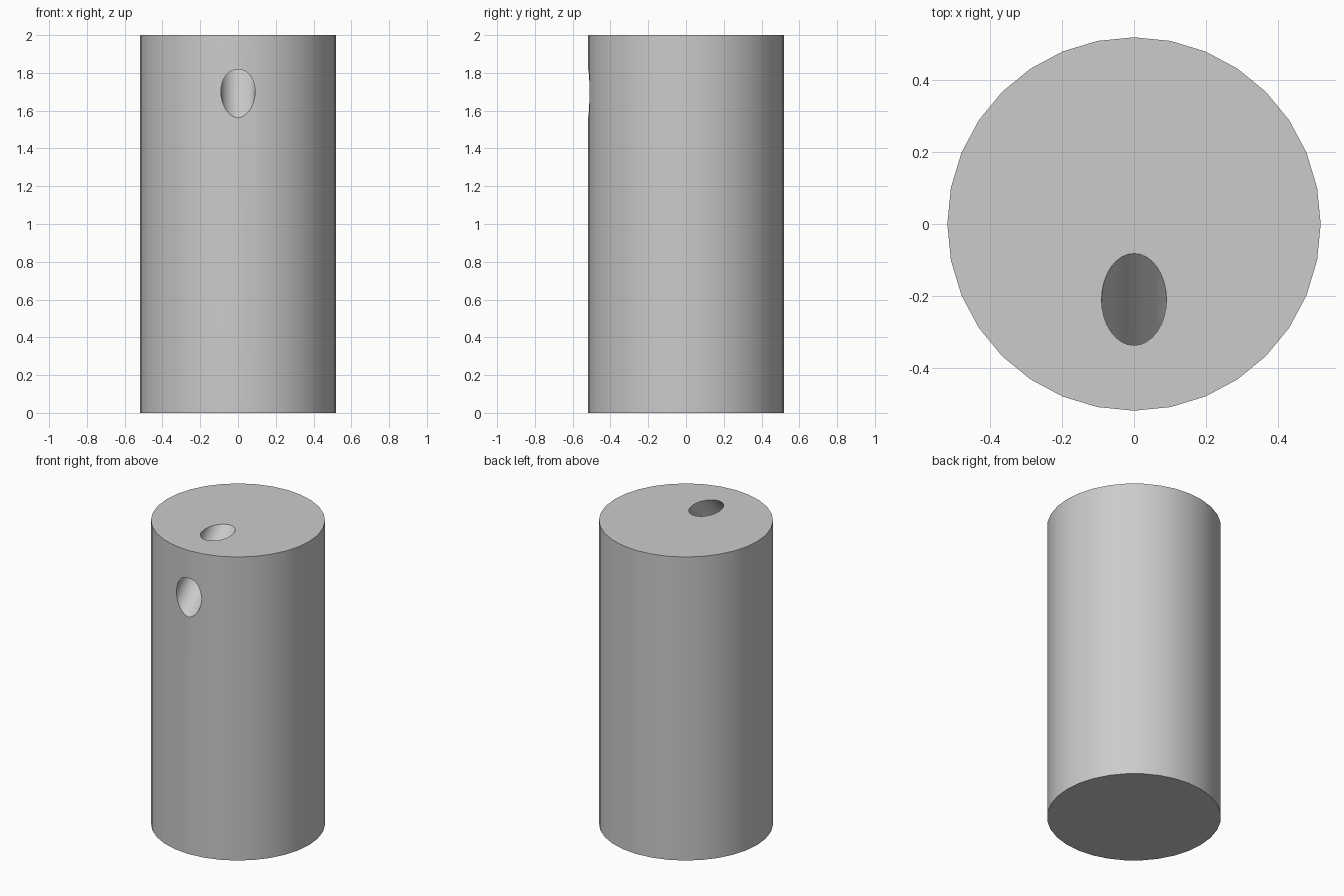
import bpy, math

if "Cube" in bpy.data.objects:
    bpy.data.objects.remove(bpy.data.objects["Cube"])

# Solid cylindrical body
bpy.ops.mesh.primitive_cylinder_add(vertices=32, radius=0.52, depth=2, location=(0, 0, 1))
body = bpy.context.object
body.name = "drilled_cylinder"

# Slanted drill running at 45 degrees from the front wall up through the top
bpy.ops.mesh.primitive_cylinder_add(vertices=32, radius=0.0905, depth=1.0,
                                    location=(0, -0.362, 1.848),
                                    rotation=(-math.radians(45), 0, 0))
drill = bpy.context.object
drill.name = "drill_cutter"
drill.hide_render = True

# Cut the tunnel
mod = body.modifiers.new("tunnel", 'BOOLEAN')
mod.operation = 'DIFFERENCE'
mod.solver = 'EXACT'
mod.object = drill
bpy.ops.object.select_all(action='DESELECT')
body.select_set(True)
bpy.context.view_layer.objects.active = body
bpy.ops.object.modifier_apply(modifier=mod.name)
bpy.data.objects.remove(drill, do_unlink=True)

# Smooth walls, sharp rims
bpy.ops.object.shade_smooth_by_angle(angle=math.radians(30))
